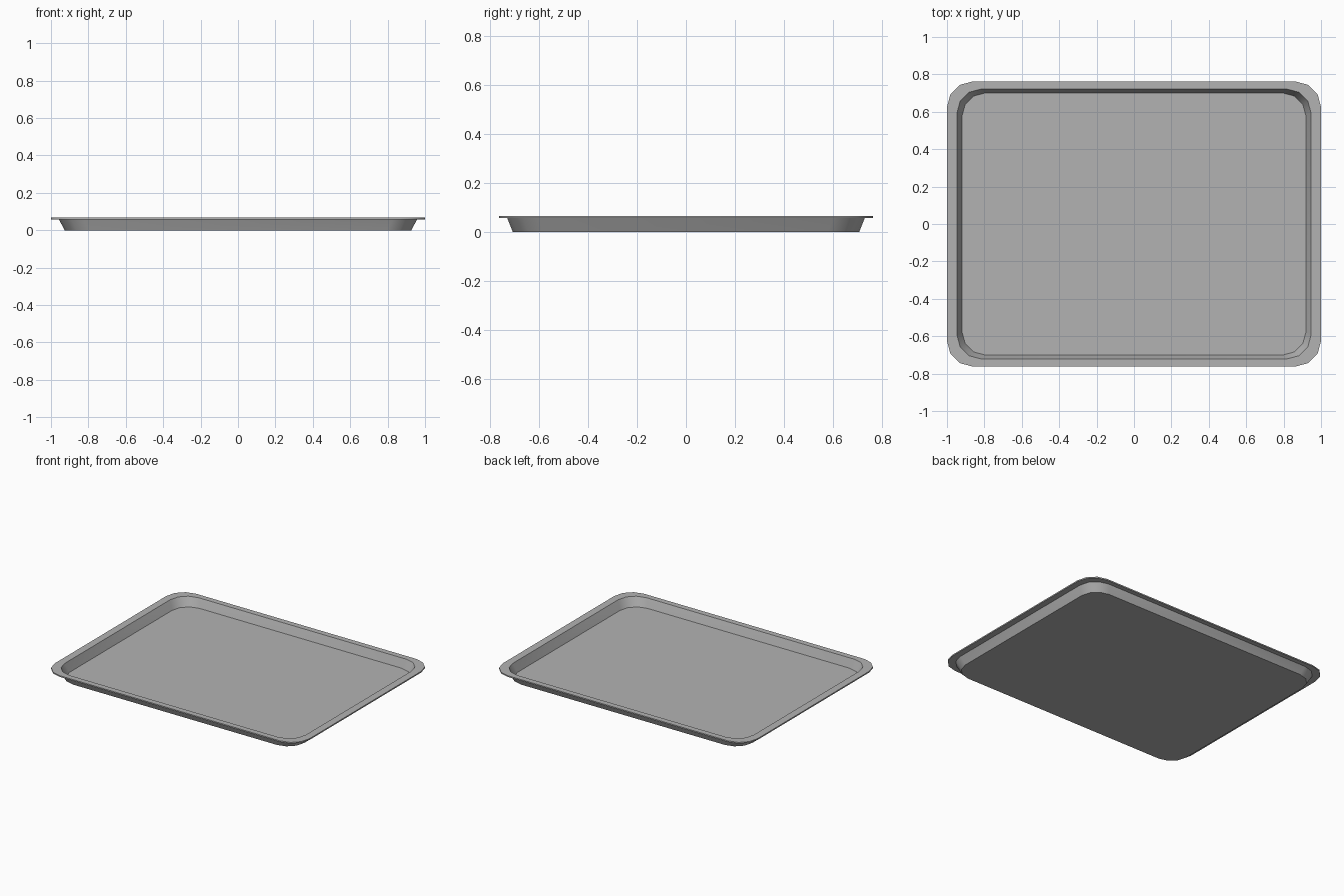
import bpy, bmesh, math

if "Cube" in bpy.data.objects:
    bpy.data.objects.remove(bpy.data.objects["Cube"])

HX, HY, R, SEG = 1.0, 0.762, 0.137, 3   # rim half sizes, corner radius, corner segments

# Rounded rectangle outline, counter-clockwise
outline = []
for i, (sx, sy) in enumerate([(1, 1), (-1, 1), (-1, -1), (1, -1)]):
    for k in range(SEG + 1):
        a = math.pi / 2 * (i + k / SEG)
        outline.append((sx * (HX - R) + R * math.cos(a),
                        sy * (HY - R) + R * math.sin(a)))

# Tray section: (outline scale, z) from underside, round the rim, to the inner floor
profile = [(0.927, 0.0), (0.957, 0.058), (1.0, 0.058),
           (1.0, 0.067), (0.947, 0.067), (0.92, 0.005)]

# Loft the section around the outline
bm = bmesh.new()
rings = [[bm.verts.new((x * s, y * s, z)) for x, y in outline] for s, z in profile]
n = len(outline)
for lo, hi in zip(rings, rings[1:]):
    for j in range(n):
        k = (j + 1) % n
        bm.faces.new((lo[j], lo[k], hi[k], hi[j]))

# Underside and inner floor
bm.faces.new(rings[0][::-1])
bm.faces.new(rings[-1])
bmesh.ops.recalc_face_normals(bm, faces=bm.faces)

mesh = bpy.data.meshes.new("tray")
bm.to_mesh(mesh)
bm.free()
tray = bpy.data.objects.new("tray", mesh)
bpy.context.collection.objects.link(tray)

# Dark grey metal
metal = bpy.data.materials.new("dark_metal")
metal.diffuse_color = (0.45, 0.45, 0.45, 1.0)
metal.use_nodes = True
metal.node_tree.nodes["Principled BSDF"].inputs["Base Color"].default_value = metal.diffuse_color
mesh.materials.append(metal)

# Smooth corners, crisp rim and floor edges
bpy.context.view_layer.objects.active = tray
tray.select_set(True)
bpy.ops.object.shade_smooth_by_angle(angle=math.radians(35))
